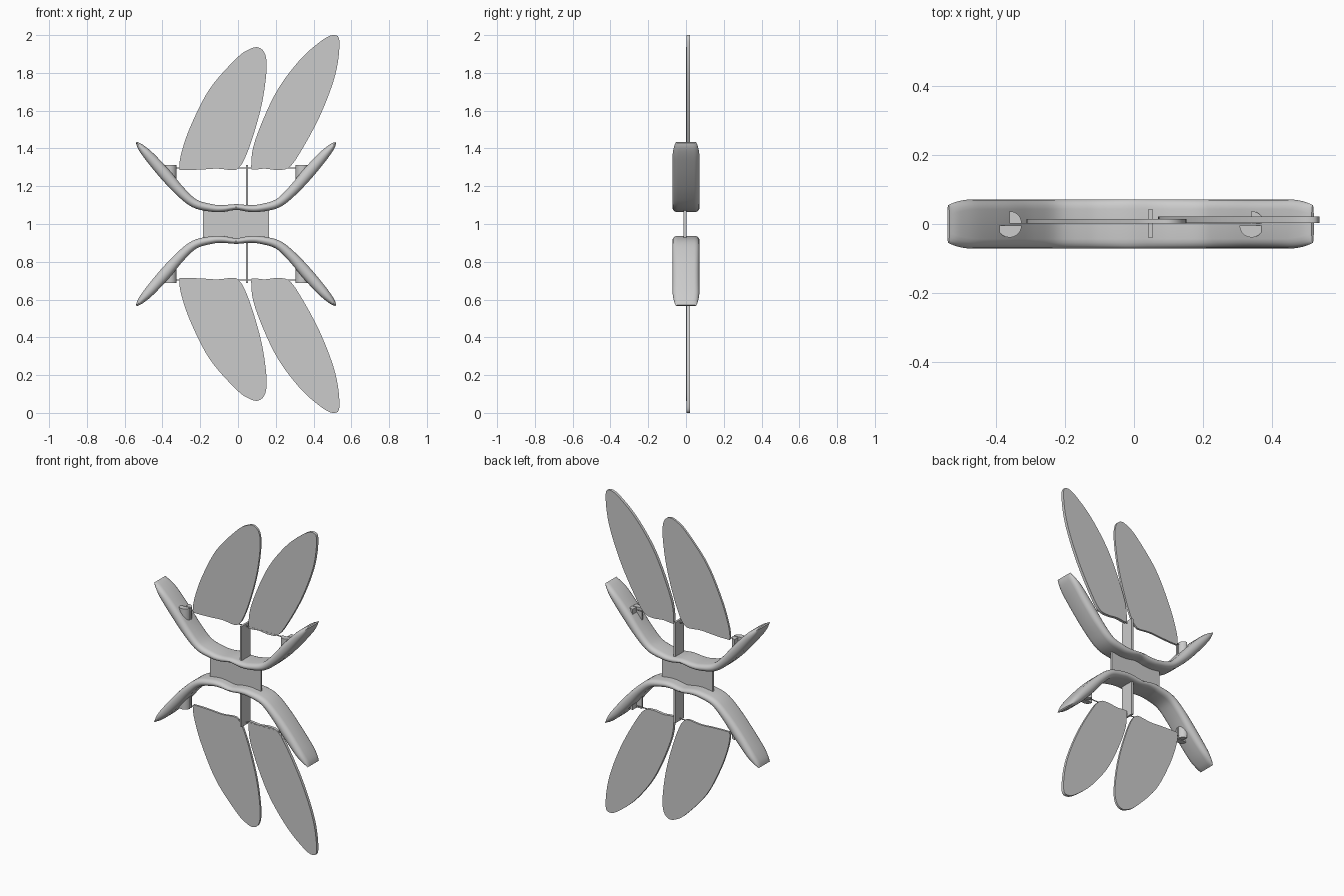
import bpy, bmesh, math
from mathutils import Vector

cube = bpy.data.objects.get("Cube")
if cube:
    bpy.data.objects.remove(cube)

grey = bpy.data.materials.new("plain grey")
grey.use_nodes = True
COLOUR = (0.6, 0.6, 0.6, 1)
grey.diffuse_color = COLOUR
grey.node_tree.nodes["Principled BSDF"].inputs["Base Color"].default_value = COLOUR

MID = -0.01   # x of the frame's symmetry plane
HALF_Z = 1.0  # height of the horizontal symmetry plane


def spline(points, steps, closed=False):
    """Catmull-Rom resampling of a short list of points."""
    pts = [Vector(p) for p in points]
    n = len(pts)
    at = (lambda i: pts[i % n]) if closed else (lambda i: pts[max(0, min(n - 1, i))])
    out = []
    for i in range(n if closed else n - 1):
        a, b, c, d = (at(i + k) for k in (-1, 0, 1, 2))
        for s in range(steps):
            t = s / steps
            out.append(0.5 * (2 * b + (c - a) * t + (2 * a - 5 * b + 4 * c - d) * t**2
                              + (3 * b - a - 3 * c + d) * t**3))
    if not closed:
        out.append(pts[-1])
    return out


def make(name, rings, mirrored=True, smooth=False):
    """Skin closed rings of points into a capped solid, mirrored top to bottom."""
    bm = bmesh.new()
    loops = [[bm.verts.new((x, y, z - HALF_Z)) for x, y, z in ring] for ring in rings]
    n = len(loops[0])
    for lo, hi in zip(loops, loops[1:]):
        for i in range(n):
            j = (i + 1) % n
            bm.faces.new((lo[i], lo[j], hi[j], hi[i]))
    bm.faces.new(loops[0][::-1])
    bm.faces.new(loops[-1])
    bmesh.ops.recalc_face_normals(bm, faces=bm.faces)
    mesh = bpy.data.meshes.new(name)
    bm.to_mesh(mesh)
    bm.free()
    mesh.materials.append(grey)
    ob = bpy.data.objects.new(name, mesh)
    ob.location.z = HALF_Z
    bpy.context.collection.objects.link(ob)
    if mirrored:
        mod = ob.modifiers.new("top_to_bottom", "MIRROR")
        mod.use_axis = (False, False, True)
        mod.use_mirror_merge = False
    if smooth:
        bpy.ops.object.select_all(action="DESELECT")
        ob.select_set(True)
        bpy.context.view_layer.objects.active = ob
        bpy.ops.object.shade_smooth_by_angle(angle=math.radians(40))
    return ob


def box(name, x, y, z, mirrored=True):
    return make(name, [[(x[0], y[0], h), (x[1], y[0], h), (x[1], y[1], h), (x[0], y[1], h)]
                       for h in z], mirrored)


def blade(name, outline, y0, y1):
    pts = spline(outline, 6, closed=True)
    make(name, [[(p.x, y, p.y) for p in pts] for y in (y0, y1)], smooth=True)


# Curved band: half profile of (distance from middle, height, half thickness)
half = [(0, 1.09, 0.015), (0.07, 1.082, 0.018), (0.13, 1.085, 0.02), (0.22, 1.109, 0.023),
        (0.297, 1.174, 0.027), (0.377, 1.264, 0.031), (0.456, 1.354, 0.027),
        (0.505, 1.407, 0.017), (0.527, 1.432, 0.004)]
path = spline([(-u, z, t) for u, z, t in half[:0:-1]] + half, 5)
rings = []
for i, p in enumerate(path):
    tangent = path[min(i + 1, len(path) - 1)] - path[max(i - 1, 0)]
    normal = Vector((-tangent.y, tangent.x)).normalized()
    t = p.z
    tip = max(0, (abs(p.x) - 0.46) / 0.067)
    width = 0.071 - 0.016 * tip**2
    ring = []
    for side in (1, -1):
        for k in range(9):
            a = math.pi * (k / 8 - 0.5)
            y = side * (width - 0.028 + 0.028 * math.cos(a))
            off = side * t * math.sin(a)
            ring.append((MID + p.x + normal.x * off, y, p.y + normal.y * off))
    rings.append(ring)
make("curved_band", rings, smooth=True)

# Flat blades
blade("right_blade", [(-0.31, 1.295), (-0.3, 1.375), (-0.25, 1.52), (-0.15, 1.715),
                      (-0.01, 1.875), (0.06, 1.925), (0.11, 1.934), (0.145, 1.895),
                      (0.15, 1.8), (0.125, 1.63), (0.075, 1.45), (0.03, 1.335), (0, 1.295),
                      (-0.03, 1.285), (-0.11, 1.293), (-0.2, 1.288), (-0.29, 1.286)],
      0.001, 0.014)
blade("left_blade", [(0.07, 1.305), (0.09, 1.44), (0.195, 1.685), (0.32, 1.86), (0.435, 1.965),
                     (0.505, 2.0), (0.537, 1.965), (0.515, 1.79), (0.435, 1.575), (0.33, 1.38),
                     (0.27, 1.3), (0.21, 1.286), (0.14, 1.293), (0.085, 1.288)],
      0.003, 0.021)

# Central web, upright fin and crossbar
box("central_web", (-0.185, 0.165), (-0.012, 0.002), (0.92, 1.08), mirrored=False)
box("upright_fin", (0.042, 0.054), (-0.041, 0.044), (1.08, 1.312))
box("crossbar", (-0.36, 0.338), (0.002, 0.006), (1.295, 1.3))


# Split round brackets: a front half and a back quarter, footed in the band
def bracket(name, x, y, start, end):
    arc = [(x + 0.035 * math.cos(a), y + 0.035 * math.sin(a))
           for a in (start + (end - start) * k / 12 for k in range(13))]
    if end - start < 3:
        arc.append((x, y))
    foot = [(px, py, 1.195 + 1.07 * (abs(px - MID) - 0.315)) for px, py in arc]
    make(name, [foot, [(px, py, 1.312) for px, py in arc]], smooth=True)


for label, cx in (("right", MID - 0.35), ("left", MID + 0.35)):
    bracket(label + "_bracket_front", cx, -0.004, math.pi, 2 * math.pi)
    bracket(label + "_bracket_back", cx, 0.002, 0, math.pi / 2)
